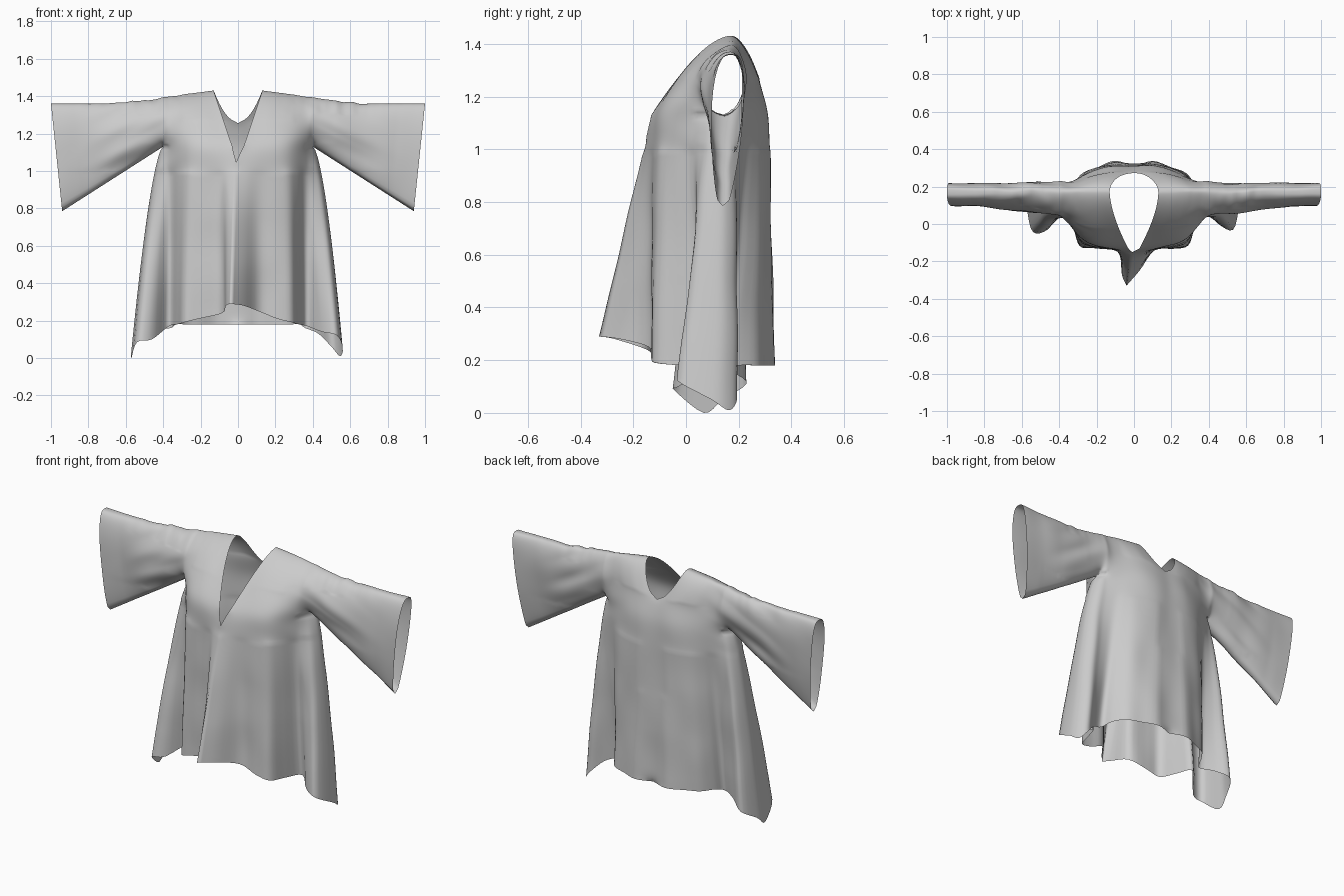
import bpy, bmesh, math
from mathutils import Vector, noise

if "Cube" in bpy.data.objects:
    bpy.data.objects.remove(bpy.data.objects["Cube"])

# Half loops, front centre -> side -> back centre
UNDERARM = [(0, -.13), (.05, -.13), (.12, -.13), (.2, -.12), (.26, -.095), (.31, -.05),
            (.35, .01), (.375, .06), (.39, .10), (.4, .14), (.39, .17), (.375, .19),
            (.35, .21), (.31, .24), (.26, .265), (.2, .293), (.12, .315), (.05, .315), (0, .305)]
HEM = [(-.04, -.33, .29), (.03, -.25, .28), (.11, -.14, .25), (.21, -.13, .21),
       (.29, -.115, .19), (.325, -.02, .18), (.37, .08, .17), (.45, .0, .14), (.53, -.03, .12),
       (.56, .1, .05), (.545, .165, .01), (.5, .195, .06), (.43, .16, .13), (.36, .14, .16),
       (.33, .2, .18), (.28, .268, .18), (.2, .3, .18), (.1, .335, .18), (0, .305, .18)]
HEM_LEFT = [(.04, -.33, .29), (.065, -.27, .28), (.085, -.15, .24)] + HEM[3:7] + [
    (.46, -.03, .1), (.54, -.045, .085), (.57, .07, .0), (.565, .14, .05),
    (.52, .23, .11), (.44, .18, .15)] + HEM[13:]
Z0 = 1.13          # underarm height
SUB = 4            # subdivisions per control segment
SIDE = 9 * SUB     # index of the side seam
LAST = 18 * SUB


def spline(pts):
    """Catmull-Rom resampling of a control polyline."""
    p = [Vector(tuple(q) + (0,) * (3 - len(q))) for q in pts]
    p = [2 * p[0] - p[1]] + p + [2 * p[-1] - p[-2]]
    out = []
    for i in range(1, len(p) - 2):
        a, b, c, d = p[i - 1:i + 3]
        for s in range(SUB):
            t = s / SUB
            out.append(.5 * (2 * b + (c - a) * t + (2 * a - 5 * b + 4 * c - d) * t * t
                             + (3 * b - a - 3 * c + d) * t ** 3))
    return out + [p[-2]]


def neck(z, front):
    """Half width of the neck opening at height z."""
    if front:
        return .13 * max(0, (z - 1.05) / .38) ** .95
    return .13 * max(0, (z - 1.262) / .168) ** .5


def lerp(a, b, t):
    return a + (b - a) * t


def add_grid(bm, rows):
    vs = [[bm.verts.new(p) for p in r] for r in rows]
    for r0, r1 in zip(vs, vs[1:]):
        for i in range(len(r0) - 1):
            bm.faces.new((r0[i], r0[i + 1], r1[i + 1], r1[i]))


def arch_point(x0, y0, f, t, front):
    """Point on the shoulder and sleeve; f is distance along the sleeve."""
    frac = x0 / .4
    zt = lerp(lerp(1.43, 1.395, frac), 1.36, min(1, f * 2) ** .7)
    z = lerp(lerp(Z0, .785, f), zt, t)
    yt = .17
    y = yt + (y0 - yt) * (1 - t) ** (.62 if front else .5)
    cuff = .04 + .03 * t if front else .045 + .035 * t
    w = lerp(.105 if front else .075, cuff, min(1, f * 1.3) ** .9) * frac ** 8
    bulge = w * max(0, math.sin(math.pi * t)) ** lerp(.55, .3, f)
    y += -bulge if front else bulge
    x = x0 + neck(Z0 + .3 * t, front) * (1 - frac) + f * (.6 - .06 * (1 - t))
    return x, y, z


bm = bmesh.new()
top = spline(UNDERARM)
for sign, hem_pts in ((1, HEM), (-1, HEM_LEFT)):
    hem = spline(hem_pts)

    # Hanging body
    rows = []
    for r in range(61):
        k = 1 - r / 60
        row = []
        for j, (a, b) in enumerate(zip(top, hem)):
            z = lerp(Z0, b.z, k)
            x = lerp(a.x, b.x, k ** .62)
            x += neck(z, j < SIDE) * (1 - a.x / .4)
            row.append((sign * x, lerp(a.y, b.y, k), z))
        rows.append(row)
    add_grid(bm, rows)

    # Shoulders and sleeves, front and back panels
    for front in (True, False):
        cols = [(top[j if front else LAST - j], 0) for j in range(SIDE + 1)]
        cols += [(top[SIDE], i / 40) for i in range(1, 41)]
        rows = []
        for r in range(45):
            t = math.sin(math.pi / 2 * r / 44)
            row = []
            for p, f in cols:
                x, y, z = arch_point(p.x, p.y, f, t, front)
                row.append((sign * x, y, z))
            rows.append(row)
        add_grid(bm, rows)

bmesh.ops.remove_doubles(bm, verts=bm.verts, dist=.0005)

# Relax the joins at the chest line, armholes and body centre
soft = [v for v in bm.verts if not v.is_boundary and
        (abs(v.co.z - Z0) < .14 and abs(v.co.x) < .37
         or v.co.z > 1.15 and .3 < abs(v.co.x) < .52
         or v.co.y > .25 and abs(v.co.x) < .08)]
for _ in range(40):
    bmesh.ops.smooth_vert(bm, verts=soft, factor=.5, use_axis_x=True,
                          use_axis_y=True, use_axis_z=True)

# Soft wrinkles, slanting from shoulder to cuff on the sleeves
for v in bm.verts:
    x, y, z = v.co
    arm = math.exp(-((abs(x) - .55) / .2) ** 2) if z > 1.0 else 0
    across = abs(x) * .5 + z
    v.co.y += .006 * noise.noise(Vector((x * 7, y * 4, z * 4)))
    v.co.y += .016 * arm * noise.noise(Vector((x * 3, y * 4, across * 11)))
    if z > 1.3:
        v.co.z += .010 * arm * noise.noise(Vector((x * 22, y * 10, 3)))
bmesh.ops.recalc_face_normals(bm, faces=bm.faces)

mesh = bpy.data.meshes.new("wide_sleeve_tunic")
bm.to_mesh(mesh)
bm.free()
mesh.polygons.foreach_set("use_smooth", [True] * len(mesh.polygons))
tunic = bpy.data.objects.new("wide_sleeve_tunic", mesh)
bpy.context.collection.objects.link(tunic)
